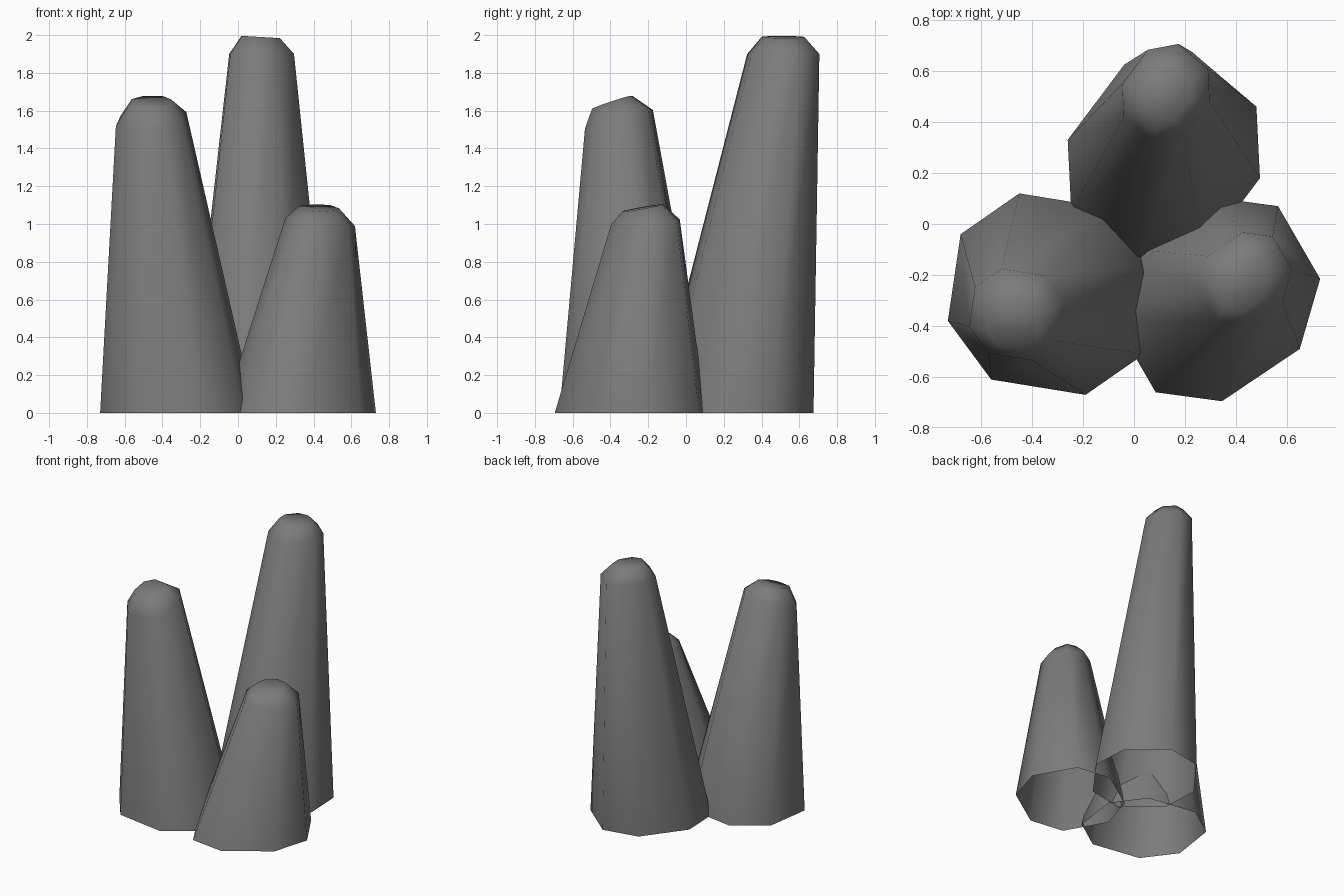
import bpy
import bmesh
from mathutils import Vector

cube = bpy.data.objects.get("Cube")
if cube:
    bpy.data.objects.remove(cube, do_unlink=True)

# Single dark stone colour
STONE = (0.2, 0.2, 0.2, 1.0)
stone = bpy.data.materials.new("dark grey stone")
stone.use_nodes = True
stone.diffuse_color = STONE
stone.node_tree.nodes["Principled BSDF"].inputs["Base Color"].default_value = STONE


def ring(bm, half, centre, scale, slope=(0, 0)):
    """Eight-sided ring from half an outline, mirrored through its centre and tilted by slope."""
    outline = [Vector(p) * scale for p in half]
    outline += [-p for p in outline]
    c = Vector(centre)
    return [bm.verts.new(c + Vector((p.x, p.y, p.dot(Vector(slope))))) for p in outline]


def spire(name, half, base, shoulder, shoulder_slope, tip, tip_slope):
    """Leaning tapered column with an open base and a blunt rounded tip."""
    bm = bmesh.new()
    rings = [
        ring(bm, half, base, 1.0),
        ring(bm, half, shoulder, 0.455, shoulder_slope),
        ring(bm, half, tip, 0.27, tip_slope),
    ]
    for low, high in zip(rings, rings[1:]):
        for i in range(8):
            j = (i + 1) % 8
            bm.faces.new((low[i], low[j], high[j], high[i]))
    bm.faces.new(rings[-1])
    for face in bm.faces:
        face.smooth = True
    mesh = bpy.data.meshes.new(name)
    bm.to_mesh(mesh)
    bm.free()
    mesh.materials.append(stone)
    obj = bpy.data.objects.new(name, mesh)
    bpy.context.collection.objects.link(obj)


# Tall spire at the back
spire("back_spire",
      [(0.363, 0.205), (0.11, 0.42), (-0.155, 0.37), (-0.377, 0.075)],
      (0.117, 0.255, 0), (0.125, 0.515, 1.90), (0, 0),
      (0.12, 0.515, 1.99), (-0.06, 0))

# Medium spire on the model's right
spire("right_spire",
      [(0.41, 0.105), (0.24, 0.335), (-0.13, 0.395), (-0.36, 0.235)],
      (-0.32, -0.275, 0), (-0.46, -0.355, 1.555), (0.12, 0.31),
      (-0.465, -0.39, 1.645), (0.05, 0.33))

# Short spire on the model's left
spire("left_spire",
      [(0.405, 0.08), (0.24, 0.365), (-0.02, 0.40), (-0.325, 0.195)],
      (0.325, -0.295, 0), (0.435, -0.215, 1.01), (-0.13, 0.07),
      (0.425, -0.23, 1.085), (-0.05, 0.18))
